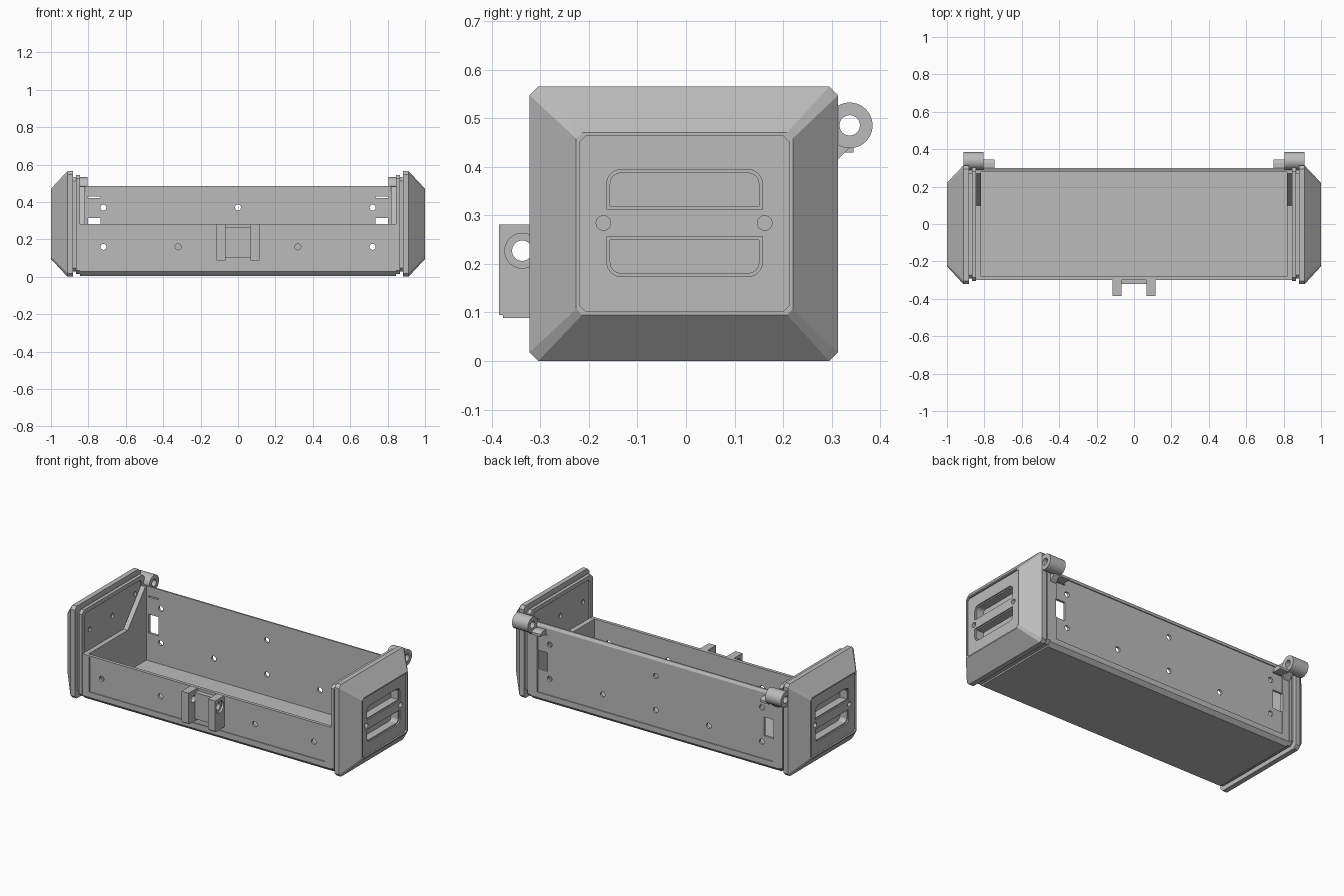
import bpy, bmesh, math
from mathutils import Vector

if "Cube" in bpy.data.objects:
    bpy.data.objects.remove(bpy.data.objects["Cube"])

grey = bpy.data.materials.new("matte_grey")
grey.diffuse_color = (0.5, 0.5, 0.5, 1)
grey.use_nodes = True
grey.node_tree.nodes["Principled BSDF"].inputs["Base Color"].default_value = grey.diffuse_color


def loft(name, sections):
    """Closed solid through matching rings; each section is (x, [(y, z), ...])."""
    bm = bmesh.new()
    rings = [[bm.verts.new((x, y, z)) for y, z in pts] for x, pts in sections]
    n = len(rings[0])
    for a, b in zip(rings, rings[1:]):
        for i in range(n):
            j = (i + 1) % n
            bm.faces.new((a[i], a[j], b[j], b[i]))
    bm.faces.new(rings[0])
    bm.faces.new(rings[-1])
    bmesh.ops.recalc_face_normals(bm, faces=bm.faces)
    me = bpy.data.meshes.new(name)
    bm.to_mesh(me)
    bm.free()
    me.materials.append(grey)
    ob = bpy.data.objects.new(name, me)
    bpy.context.collection.objects.link(ob)
    return ob


def prism(name, x0, x1, pts):
    return loft(name, [(x0, pts), (x1, pts)])


def rect(y0, y1, z0, z1, c=0.0):
    """Rectangle with optional chamfered corners."""
    if not c:
        return [(y0, z0), (y1, z0), (y1, z1), (y0, z1)]
    return [(y0 + c, z0), (y1 - c, z0), (y1, z0 + c), (y1, z1 - c),
            (y1 - c, z1), (y0 + c, z1), (y0, z1 - c), (y0, z0 + c)]


def box(name, x0, x1, y0, y1, z0, z1):
    return prism(name, x0, x1, rect(y0, y1, z0, z1))


def circle(y, z, r, n=32):
    return [(y + r * math.cos(2 * math.pi * i / n),
             z + r * math.sin(2 * math.pi * i / n)) for i in range(n)]


def y_hole(x, z, y0, y1, r=0.016):
    """Cylindrical cutter running along y."""
    ob = prism("hole_cutter", y0, y1, circle(0, 0, r, 24))
    for v in ob.data.vertices:
        a, b, c = v.co
        v.co = Vector((x - b, a, z + c))
    return ob


def cut(ob, cutters):
    bpy.context.view_layer.objects.active = ob
    for c in cutters:
        m = ob.modifiers.new("cut", 'BOOLEAN')
        m.operation, m.solver, m.object = 'DIFFERENCE', 'EXACT', c
        bpy.ops.object.modifier_apply(modifier=m.name)
        bpy.data.objects.remove(c)


def mirror(ob):
    ob.modifiers.new("mirror", 'MIRROR')
    return ob


def smooth(ob):
    bpy.ops.object.select_all(action='DESELECT')
    ob.select_set(True)
    bpy.context.view_layer.objects.active = ob
    bpy.ops.object.shade_smooth_by_angle(angle=math.radians(30))


# Open tray: floor, low front wall and tall back wall as one folded section
tray = prism("tray", -0.845, 0.845, [
    (-0.278, 0.005), (0.278, 0.005), (0.30, 0.027), (0.30, 0.468), (0.290, 0.485),
    (0.28, 0.485), (0.28, 0.03), (-0.28, 0.03), (-0.28, 0.282), (-0.30, 0.282),
    (-0.30, 0.027)])
cutters = [box("front_panel_cutter", -0.8, 0.8, -0.32, -0.294, 0.06, 0.274),
           box("back_panel_cutter", -0.8, 0.8, 0.294, 0.32, 0.06, 0.46)]
cutters += [y_hole(x, 0.16, -0.34, -0.25) for x in (-0.72, -0.32, 0.32, 0.72)]
cutters += [y_hole(x, 0.16, 0.25, 0.34) for x in (-0.72, -0.36, 0, 0.36, 0.72)]
cutters += [y_hole(x, 0.37, 0.25, 0.34) for x in (-0.72, 0, 0.72)]
for s in (-1, 1):
    xa, xb = sorted((s * 0.735, s * 0.803))
    cutters.append(box("window_cutter", xa, xb, 0.25, 0.34, 0.2, 0.315))
    cutters.append(box("slit_cutter", xa, xb, 0.25, 0.34, 0.42, 0.428))
cut(tray, cutters)
smooth(tray)

# Side walls: low at the front, sloping up to the back wall
mirror(prism("side_wall", 0.818, 0.848, [
    (-0.285, 0.025), (0.285, 0.025), (0.285, 0.483), (0.27, 0.483),
    (0.10, 0.281), (-0.285, 0.281)]))

# Inner flange of each end, with a shallow recess and screw holes
flange = prism("end_flange", 0.845, 0.866, rect(-0.305, 0.302, 0.014, 0.545, 0.02))
cut(flange, [prism("recess_cutter", 0.83, 0.853, rect(-0.275, 0.272, 0.2, 0.52, 0.015))]
    + [prism("hole_cutter", 0.84, 0.864, circle(y, z, 0.014, 24))
       for y, z in ((-0.22, 0.40), (0, 0.40), (0.22, 0.45))])
mirror(flange)
mirror(prism("end_neck", 0.864, 0.884, rect(-0.292, 0.29, 0.027, 0.532, 0.02)))

# Tapered end cap
cap = loft("end_cap", [
    (0.882, rect(-0.322, 0.313, 0.0, 0.565, 0.018)),
    (0.912, rect(-0.322, 0.313, 0.0, 0.565, 0.018)),
    (1.0, rect(-0.226, 0.220, 0.095, 0.470, 0.012))])


def slot(grow, up, x0):
    """Slot cutter with two rounded corners on its outer side."""
    y0, y1, h, r = -0.156 - grow, 0.150 + grow, 0.068 + 2 * grow, 0.022 + grow
    pts = [(y0, 0), (y1, 0)]
    for cy, a0 in ((y1 - r, 0), (y0 + r, 90)):
        for k in range(7):
            a = math.radians(a0 + k * 15)
            pts.append((cy + r * math.cos(a), h - r + r * math.sin(a)))
    base = 0.319 - grow if up else 0.249 + grow
    sign = 1 if up else -1
    return prism("slot_cutter", x0, 1.03, [(y, base + sign * z) for y, z in pts])


cutters = [prism("panel_cutter", 0.990, 1.02, rect(-0.218, 0.212, 0.102, 0.463, 0.012))]
for up in (True, False):
    cutters += [slot(0.007, up, 0.982), slot(0, up, 0.935)]
cutters += [prism("screw_cutter", 0.95, 1.03, circle(y, 0.284, 0.015, 24))
            for y in (-0.17, 0.162)]
cut(cap, cutters)
mirror(cap)

# Rear hinge knuckle with its web and a small stop lug
knuckle = prism("hinge_knuckle", 0.805, 0.912, circle(0.337, 0.485, 0.047, 48))
cut(knuckle, [prism("pin_cutter", 0.75, 0.95, circle(0.337, 0.485, 0.021))])
smooth(knuckle)
mirror(knuckle)
mirror(prism("hinge_web", 0.805, 0.845, [
    (0.295, 0.40), (0.313, 0.415), (0.345, 0.447), (0.318, 0.465),
    (0.306, 0.49), (0.295, 0.49)]))
mirror(prism("stop_lug", 0.745, 0.806, [
    (0.285, 0.429), (0.345, 0.429), (0.345, 0.444), (0.325, 0.455), (0.285, 0.455)]))

# Front latch: two drilled ears on a back plate
ear = prism("latch_ear", 0.066, 0.114, rect(-0.385, -0.29, 0.095, 0.281))
cut(ear, [prism("pin_cutter", 0.05, 0.13, circle(-0.337, 0.227, 0.021)),
          prism("bore_cutter", 0.10, 0.13, circle(-0.337, 0.227, 0.036))])
smooth(ear)
mirror(ear)
mirror(box("latch_foot", 0.066, 0.114, -0.377, -0.29, 0.088, 0.096))
box("latch_plate", -0.067, 0.067, -0.322, -0.29, 0.10, 0.262)
